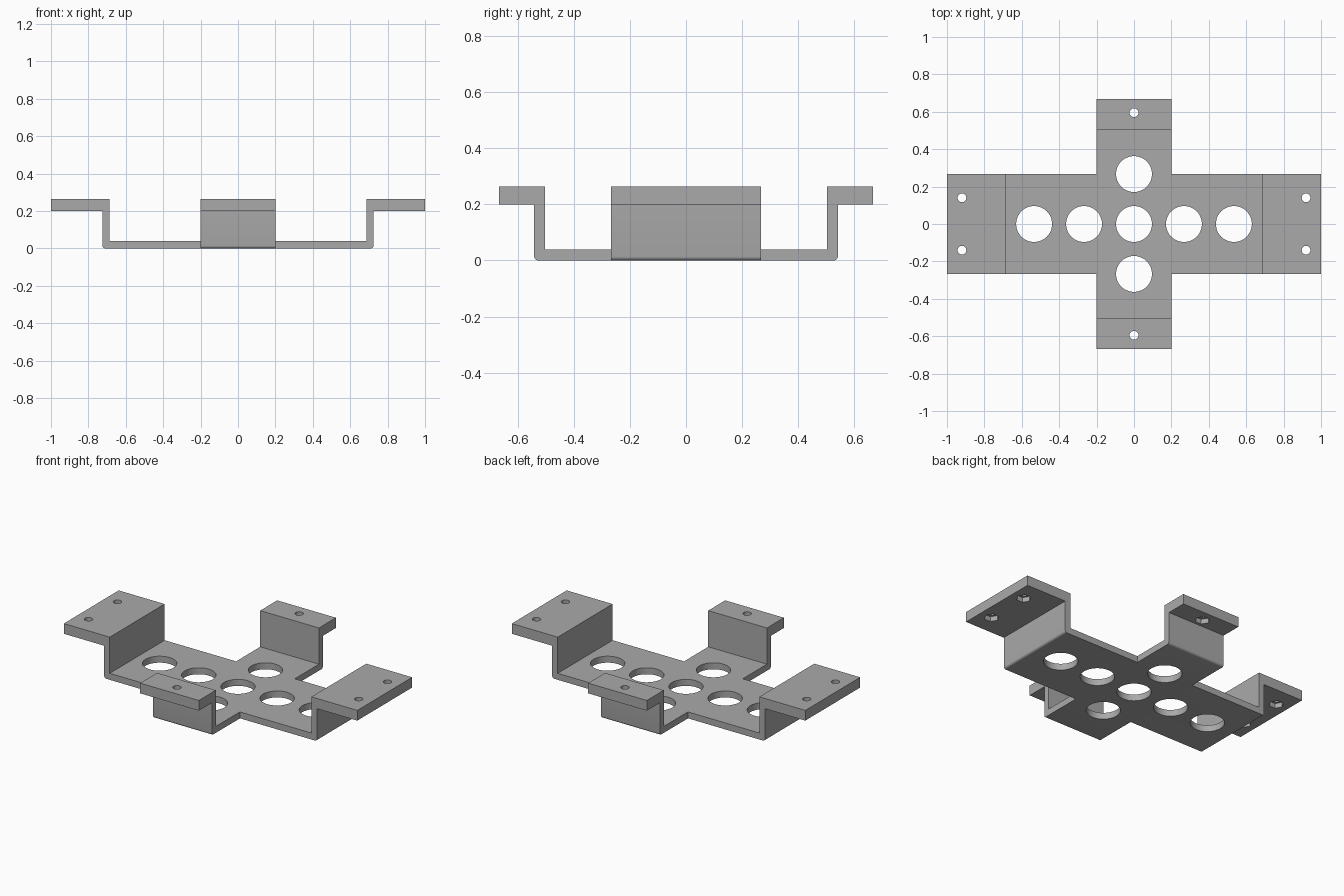
import bpy, bmesh, math
from mathutils import Vector

cube = bpy.data.objects.get("Cube")
if cube:
    bpy.data.objects.remove(cube, do_unlink=True)

grey = bpy.data.materials.new("plain grey")
grey.use_nodes = True
grey.diffuse_color = (0.4, 0.4, 0.4, 1)
grey.node_tree.nodes["Principled BSDF"].inputs["Base Color"].default_value = grey.diffuse_color

TOP, LIP, FLOOR = 0.263, 0.2, 0.04   # flange top, flange underside, floor thickness
ROUND = 0.014                        # outer bend radius


def make_object(name, bm):
    bmesh.ops.recalc_face_normals(bm, faces=bm.faces)
    mesh = bpy.data.meshes.new(name)
    bm.to_mesh(mesh)
    bm.free()
    mesh.materials.append(grey)
    obj = bpy.data.objects.new(name, mesh)
    bpy.context.collection.objects.link(obj)
    return obj


def bent_strip(name, tip, inner, outer, half_width, along_y):
    """Hat-shaped strip: floor, two upright walls and two outward flanges."""
    half = [(inner, FLOOR), (inner, TOP), (tip, TOP), (tip, LIP), (outer, LIP)]
    for i in range(6):
        a = math.radians(18 * i)
        half.append((outer - ROUND + ROUND * math.cos(a), ROUND - ROUND * math.sin(a)))
    profile = half + [(-u, z) for u, z in reversed(half)]
    bm = bmesh.new()
    verts = [bm.verts.new((-half_width, u, z) if along_y else (u, -half_width, z))
             for u, z in profile]
    face = bm.faces.new(verts)
    result = bmesh.ops.extrude_face_region(bm, geom=[face])
    shift = Vector((1, 0, 0) if along_y else (0, 1, 0)) * 2 * half_width
    bmesh.ops.translate(bm, vec=shift,
                        verts=[v for v in result["geom"] if isinstance(v, bmesh.types.BMVert)])
    return make_object(name, bm)


def drill(name, spots, radius, sides, low, high):
    """Set of upright prisms used as cutters."""
    bm = bmesh.new()
    for x, y in spots:
        ring = [bm.verts.new((x + radius * math.cos(math.tau * i / sides),
                              y + radius * math.sin(math.tau * i / sides), low))
                for i in range(sides)]
        face = bm.faces.new(ring)
        result = bmesh.ops.extrude_face_region(bm, geom=[face])
        bmesh.ops.translate(bm, vec=(0, 0, high - low),
                            verts=[v for v in result["geom"] if isinstance(v, bmesh.types.BMVert)])
    obj = make_object(name, bm)
    obj.hide_render = True
    return obj


def combine(target, tool, operation):
    mod = target.modifiers.new(tool.name, "BOOLEAN")
    mod.operation, mod.solver, mod.object = operation, "EXACT", tool
    bpy.context.view_layer.objects.active = target
    bpy.ops.object.modifier_apply(modifier=mod.name)
    bpy.data.objects.remove(tool, do_unlink=True)


# Crossed strips
bracket = bent_strip("cross_bracket", 1.0, 0.687, 0.725, 0.267, False)
combine(bracket, bent_strip("short_strip", 0.667, 0.502, 0.541, 0.2, True), "UNION")

# Large floor holes
large = [(0.267 * i, 0) for i in range(-2, 3)] + [(0, 0.267), (0, -0.267)]
combine(bracket, drill("floor_holes", large, 0.096, 48, -0.1, 0.1), "DIFFERENCE")

# Screw holes with hexagonal nut pockets underneath
screws = [(sx * 0.92, sy * 0.14) for sx in (-1, 1) for sy in (-1, 1)] + [(0, 0.595), (0, -0.595)]
combine(bracket, drill("nut_pockets", screws, 0.042, 6, 0.15, LIP + 0.03), "DIFFERENCE")
combine(bracket, drill("screw_holes", screws, 0.0235, 24, 0.15, 0.3), "DIFFERENCE")

# Smooth bends and bores, sharp edges elsewhere
bpy.ops.object.select_all(action="DESELECT")
bracket.select_set(True)
bpy.context.view_layer.objects.active = bracket
bpy.ops.object.shade_smooth_by_angle(angle=math.radians(30))
